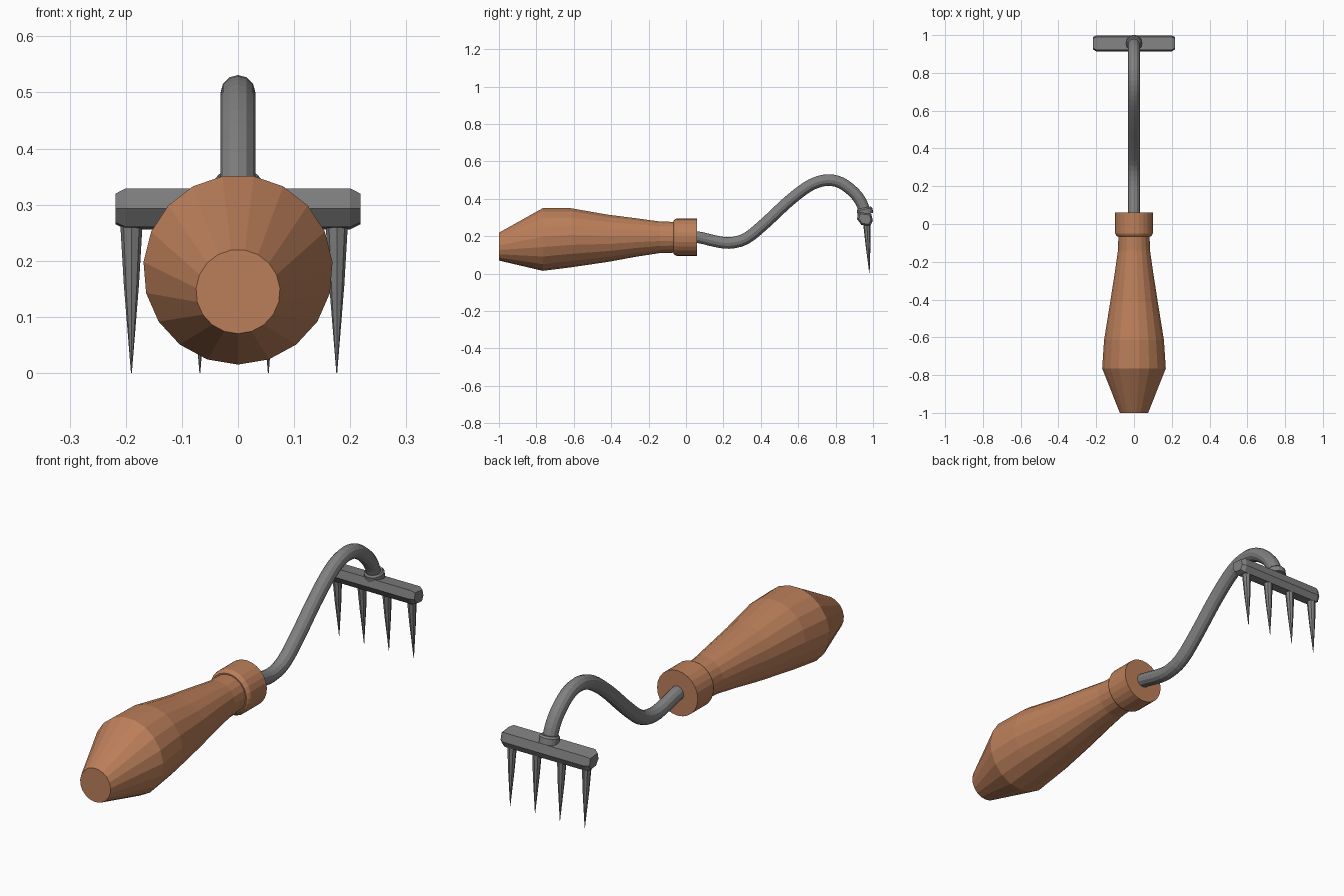
import bpy, bmesh, math
from mathutils import Vector

if "Cube" in bpy.data.objects:
    bpy.data.objects.remove(bpy.data.objects["Cube"])


def material(name, rgb):
    m = bpy.data.materials.new(name)
    m.diffuse_color = (*rgb, 1)
    m.use_nodes = True
    m.node_tree.nodes["Principled BSDF"].inputs["Base Color"].default_value = m.diffuse_color
    return m


wood = material("warm wood", (0.50, 0.212, 0.102))
steel = material("grey steel", (0.215, 0.215, 0.215))


def skin(name, rings, mat):
    """Join rings of points into a closed, capped surface."""
    bm = bmesh.new()
    rows = [[bm.verts.new(p) for p in ring] for ring in rings]
    n = len(rows[0])
    for a, b in zip(rows, rows[1:]):
        for i in range(n):
            j = (i + 1) % n
            bm.faces.new((a[i], a[j], b[j], b[i]))
    bm.faces.new(rows[0])
    bm.faces.new(rows[-1][::-1])
    bmesh.ops.recalc_face_normals(bm, faces=bm.faces)
    me = bpy.data.meshes.new(name)
    bm.to_mesh(me)
    bm.free()
    me.materials.append(mat)
    ob = bpy.data.objects.new(name, me)
    bpy.context.collection.objects.link(ob)
    return ob


def ring(center, direction, r, sides):
    """Circle of points around center, facing direction in the yz plane."""
    d = Vector(direction).normalized()
    side = Vector((1, 0, 0))
    up = side.cross(d)
    return [Vector(center) + r * (math.sin(t) * side + math.cos(t) * up)
            for t in (2 * math.pi * i / sides for i in range(sides))]


# Turned wooden handle: y, centre height, radius
profile = [(-1.0, 0.145, 0.075), (-0.765, 0.184, 0.169), (-0.615, 0.193, 0.159),
           (-0.417, 0.190, 0.127), (-0.27, 0.194, 0.104), (-0.14, 0.195, 0.085),
           (-0.064, 0.195, 0.083)]
skin("handle", [ring((0, y, z), (0, -1, 0), r, 19) for y, z, r in profile], wood)

# Collar at the front of the handle
collar = [(-0.066, 0.088), (-0.06, 0.095), (-0.05, 0.1), (0.06, 0.1)]
skin("handle_collar", [ring((0, y, 0.195), (0, -1, 0), r, 24) for y, r in collar], wood)

# Bent steel neck: smooth path through a few points
path = [(0.0, 0.204), (0.08, 0.192), (0.15, 0.175), (0.23, 0.164), (0.32, 0.187),
        (0.42, 0.267), (0.53, 0.370), (0.62, 0.444), (0.69, 0.485), (0.76, 0.5),
        (0.83, 0.485), (0.90, 0.432), (0.94, 0.375), (0.957, 0.32)]
pts = [Vector((0, y, z)) for y, z in path]
fine = []
for i in range(len(pts) - 1):
    p0, p1, p2, p3 = pts[max(i - 1, 0)], pts[i], pts[i + 1], pts[min(i + 2, len(pts) - 1)]
    for t in (0, 1 / 3, 2 / 3):
        fine.append(0.5 * (2 * p1 + (p2 - p0) * t + (2 * p0 - 5 * p1 + 4 * p2 - p3) * t ** 2
                           + (3 * p1 - p0 - 3 * p2 + p3) * t ** 3))
fine.append(pts[-1])
last = len(fine) - 1
skin("neck", [ring(p, fine[min(i + 1, last)] - fine[max(i - 1, 0)], 0.031, 12)
              for i, p in enumerate(fine)], steel)

# Small ferrule where the neck meets the bar
down = Vector((0, 0.2, -0.98))
top = Vector((0, 0.953, 0.352))
skin("ferrule", [ring(top + down * d, down, r, 16)
                 for d, r in ((0, 0.036), (0.008, 0.042), (0.035, 0.042))], steel)

# Rake bar: tapered section with chamfered ends
section = [(0.914, 0.293), (0.922, 0.329), (0.99, 0.321), (0.999, 0.283),
           (0.985, 0.256), (0.938, 0.260)]
cy, cz = 0.957, 0.292
skin("rake_bar", [[Vector((x, cy + (y - cy) * s, cz + (z - cz) * s)) for y, z in section]
                  for x, s in ((-0.218, 0.75), (-0.2, 1), (0.2, 1), (0.218, 0.75))], steel)

# Four pointed tines
for i in range(4):
    x = -0.19 + 0.122 * i
    skin(f"tine_{i + 1}", [ring((x, y, z), (0, 0.06, -1), r, 8)
                           for y, z, r in ((0.967, 0.268, 0.020), (0.973, 0.157, 0.0135),
                                           (0.981, 0.0, 0.0008))], steel)
